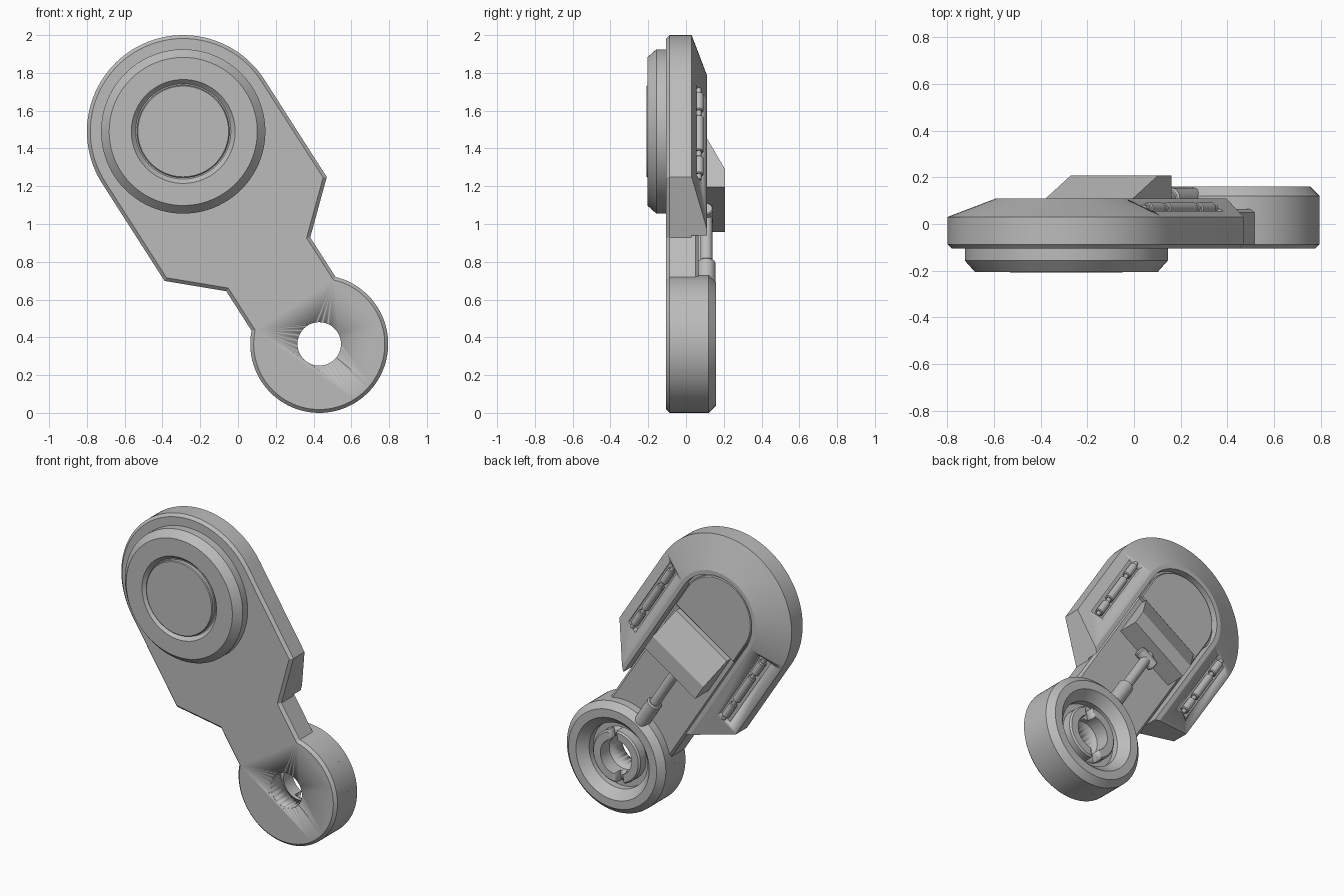
import bpy, bmesh, math
from mathutils import Matrix, Vector

cube = bpy.data.objects.get("Cube")
if cube:
    bpy.data.objects.remove(cube)

grey = bpy.data.materials.new("plain grey")
grey.use_nodes = True
grey.diffuse_color = (0.5, 0.5, 0.5, 1)
grey.node_tree.nodes["Principled BSDF"].inputs["Base Color"].default_value = (0.5, 0.5, 0.5, 1)

# Arm frame: X runs from head to foot, Y across the arm, Z towards the back
HEAD, FOOT = Vector((-0.29, 0, 1.49)), Vector((0.43, 0, 0.365))
LENGTH = (FOOT - HEAD).length
ax = (FOOT - HEAD).normalized()
back = Vector((0, 1, 0))
side = back.cross(ax)
FRAME = Matrix.Translation(HEAD) @ Matrix((ax, side, back)).transposed().to_4x4()
R_HEAD, R_FOOT, ARM, R_HOLE = 0.51, 0.365, 0.264, 0.115
FRONT, PLATE, FLOOR, BACK = -0.105, 0.03, 0.065, 0.11
SHOULDER, WAIST = 0.613, 0.835
SEG = 96


def finish(name, bm):
    bmesh.ops.remove_doubles(bm, verts=bm.verts, dist=1e-5)
    bmesh.ops.recalc_face_normals(bm, faces=bm.faces)
    mesh = bpy.data.meshes.new(name)
    bm.to_mesh(mesh)
    bm.free()
    mesh.materials.append(grey)
    ob = bpy.data.objects.new(name, mesh)
    bpy.context.collection.objects.link(ob)
    ob.matrix_world = FRAME
    bpy.ops.object.select_all(action="DESELECT")
    ob.select_set(True)
    bpy.context.view_layer.objects.active = ob
    bpy.ops.object.shade_smooth_by_angle(angle=math.radians(20))
    return ob


def loft(name, rings, closed=False):
    """Skin a row of closed sections."""
    bm = bmesh.new()
    rows = [[bm.verts.new(p) for p in ring] for ring in rings]
    n = len(rows[0])
    pairs = list(zip(rows, rows[1:])) + ([(rows[-1], rows[0])] if closed else [])
    for a, b in pairs:
        for i in range(n):
            j = (i + 1) % n
            bm.faces.new((a[i], a[j], b[j], b[i]))
    if not closed:
        bm.faces.new(rows[0])
        bm.faces.new(rows[-1])
    return finish(name, bm)


def lathe(name, profile, x=0):
    angles = [math.tau * i / SEG for i in range(SEG)]
    return loft(name, [[(x + r * math.cos(a), r * math.sin(a), z) for r, z in profile]
                       for a in angles], True)


def prism(name, outline, z0, z1, chamfer=0.0, low=True):
    bm = bmesh.new()
    face = bm.faces.new([bm.verts.new((x, y, z0)) for x, y in outline])
    top = bmesh.ops.extrude_face_region(bm, geom=[face])["geom"]
    bmesh.ops.translate(bm, verts=[v for v in top if isinstance(v, bmesh.types.BMVert)],
                        vec=(0, 0, z1 - z0))
    if chamfer:
        level = z0 if low else z1
        edges = [e for e in bm.edges if all(abs(v.co.z - level) < 1e-5 for v in e.verts)]
        bmesh.ops.bevel(bm, geom=edges, offset=chamfer, segments=1, affect="EDGES")
    return finish(name, bm)


def rect(x0, x1, y0, y1):
    return [(x0, y0), (x1, y0), (x1, y1), (x0, y1)]


def rod(name, start, end, r, chamfer=0.0):
    a, b = Vector(start), Vector(end)
    d = (b - a).normalized()
    p = d.cross(Vector((0, 0, 1)))
    if p.length < 0.1:
        p = Vector((1, 0, 0))
    p.normalize()
    q = d.cross(p)
    sections = [(a, r - chamfer), (a + d * chamfer, r), (b - d * chamfer, r), (b, r - chamfer)]
    if not chamfer:
        sections = sections[1:3]
    return loft(name, [[c + k * (p * math.cos(t) + q * math.sin(t))
                        for t in [math.tau * i / 24 for i in range(24)]] for c, k in sections])


def cut(ob, cutter):
    mod = ob.modifiers.new("cut", "BOOLEAN")
    mod.operation, mod.solver, mod.object = "DIFFERENCE", "EXACT", cutter
    cutter.hide_render = True
    bpy.context.view_layer.update()
    bpy.context.view_layer.objects.active = ob
    bpy.ops.object.modifier_apply(modifier=mod.name)
    bpy.data.objects.remove(cutter)


def arc(cx, r, a0, a1, n):
    return [(cx + r * math.cos(a0 + (a1 - a0) * i / n), r * math.sin(a0 + (a1 - a0) * i / n))
            for i in range(n + 1)]


# Front plate in the full outline, with the pivot hole
neck = math.pi - math.asin(ARM / R_FOOT)
outline = arc(0, R_HEAD, math.pi / 2, 1.5 * math.pi, 48)
outline += [(SHOULDER, -R_HEAD), (WAIST, -ARM)]
outline += arc(LENGTH, R_FOOT, -neck, neck, 72)
outline += [(WAIST, ARM), (SHOULDER, R_HEAD)]
plate = prism("front_plate", outline, FRONT, PLATE, 0.018)
cut(plate, prism("hole_cutter", arc(LENGTH, R_HOLE, 0, math.tau * (1 - 1 / SEG), SEG - 1), -0.3, 0.3))

# Sloping wall around the head, open towards the foot
section = [(0.272, PLATE), (0.272, BACK), (0.30, BACK), (R_HEAD, PLATE)]


def wall_end(sign):
    slope = (WAIST - SHOULDER) / (R_HEAD - ARM)
    return [(SHOULDER + (R_HEAD - r) * slope, sign * r, z) for r, z in section]


stations = [math.pi * (0.5 + i / 48) for i in range(49)]
wall = loft("head_wall", [wall_end(1)]
            + [[(r * math.cos(a), r * math.sin(a), z) for r, z in section] for a in stations]
            + [wall_end(-1)])

# Arm floor and arched panel behind the head
prism("arm_floor", rect(0, LENGTH - 0.25, -ARM, ARM), PLATE, FLOOR, 0.015, False)
prism("head_floor", arc(0, 0.272, math.pi / 2, 1.5 * math.pi, 32), PLATE, FLOOR)
panel = arc(0, 0.255, math.pi / 2, 1.5 * math.pi, 32) + [(0.17, -0.255), (0.17, 0.255)]
prism("arched_panel", panel, FLOOR, 0.092, 0.006, False)

# Hinges set in slots on both slopes
for sign, word in ((1, "right"), (-1, "left")):
    y = 0.40 * sign
    cut(wall, prism("slot_cutter", rect(-0.01, 0.56, y - 0.042, y + 0.042), 0.045, 0.2))
    z = 0.068
    rod(word + "_hinge_pin", (-0.01, y, z), (0.56, y, z), 0.014)
    for i, (x0, x1) in enumerate(((0.02, 0.13), (0.165, 0.385), (0.42, 0.53))):
        rod(f"{word}_hinge_knuckle_{i + 1}", (x0, y, z), (x1, y, z), 0.025, 0.005)

# Wedge block over the channel
W = 0.222
wedge = [(0.184, FLOOR), (0.184, BACK), (0.38, 0.207), (0.49, 0.207), (0.49, FLOOR)]
loft("wedge_block", [[(x, s * W, z) for x, z in wedge] for s in (-1, 1)])

# Link rod between block and foot
Z_ROD = 0.108
rod("link_cross_pin", (0.525, -0.065, Z_ROD), (0.525, 0.065, Z_ROD), 0.036, 0.006)
rod("link_rod", (0.48, 0, Z_ROD), (0.90, 0, Z_ROD), 0.032)
rod("link_collar", (0.82, 0, Z_ROD), (1.01, 0, Z_ROD), 0.048, 0.008)

# Foot cup with slotted hub
lathe("foot_cup", [(R_HOLE, PLATE), (R_FOOT, PLATE), (R_FOOT, 0.12), (0.325, 0.16),
                   (0.27, 0.16), (0.215, 0.10), (0.215, 0.055), (R_HOLE, 0.055)], LENGTH)
hub = lathe("foot_hub", [(R_HOLE, 0.05), (0.175, 0.05), (0.175, 0.115), (0.165, 0.125),
                         (R_HOLE, 0.125)], LENGTH)
slot = prism("hub_slot_cutter", rect(-0.25, 0.25, -0.032, 0.032), 0.06, 0.3)
slot.matrix_world = FRAME @ Matrix.Translation((LENGTH, 0, 0)) @ Matrix.Rotation(math.radians(42), 4, "Z")
cut(hub, slot)

# Round cover on the front of the head
lathe("front_cover", [(0, FRONT + 0.01), (0.435, FRONT + 0.01), (0.435, -0.157), (0.392, -0.205),
                      (0.275, -0.205), (0.252, -0.18), (0, -0.18)])
lathe("cover_cap", [(0, -0.17), (0.245, -0.17), (0.245, -0.203), (0.24, -0.208), (0, -0.208)])
